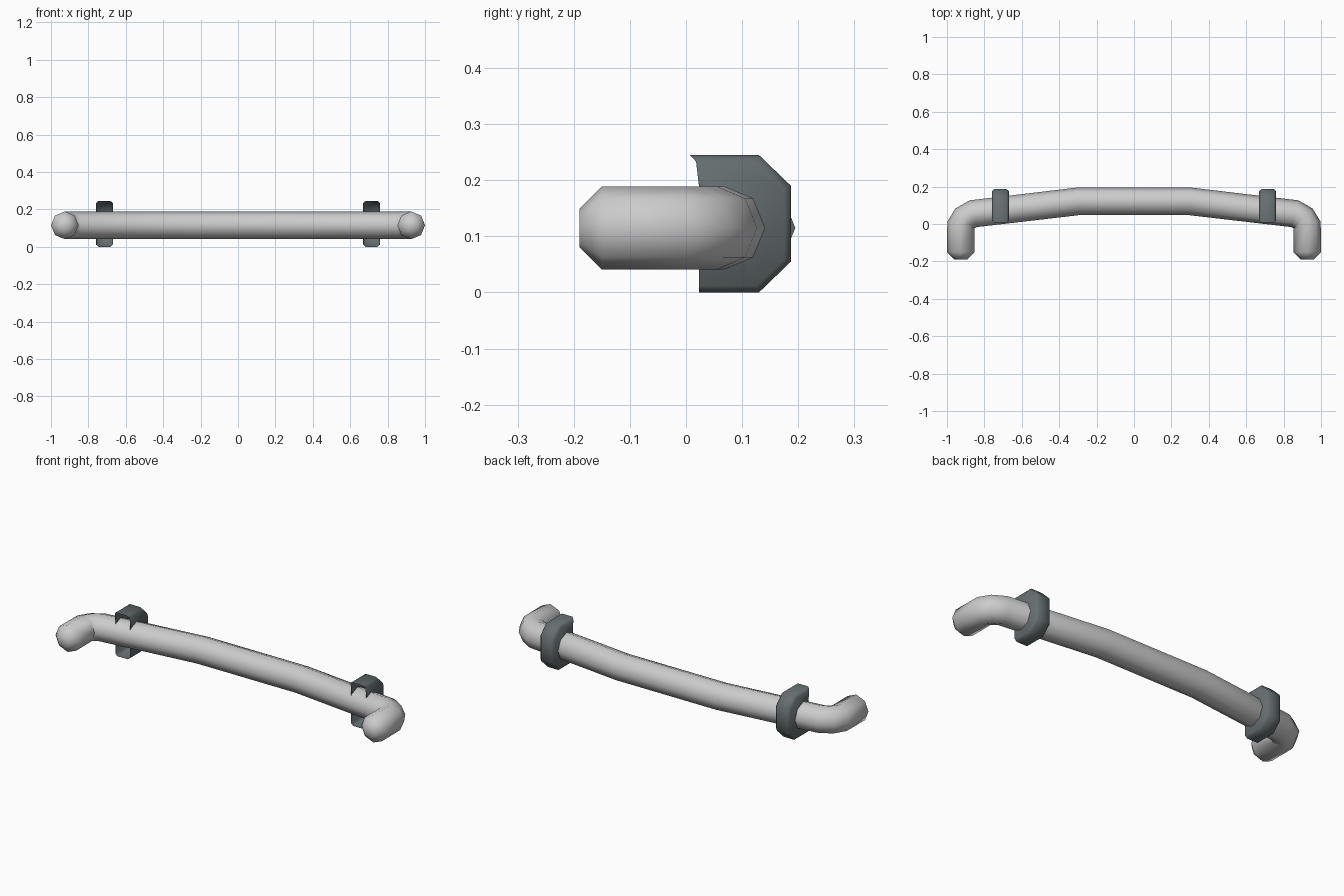
import bpy, bmesh, math
from mathutils import Vector

if "Cube" in bpy.data.objects:
    bpy.data.objects.remove(bpy.data.objects["Cube"])

ZC, R, SIDES = 0.115, 0.074, 8


def material(name, col):
    m = bpy.data.materials.new(name)
    m.diffuse_color = (*col, 1)
    m.use_nodes = True
    m.node_tree.nodes["Principled BSDF"].inputs["Base Color"].default_value = m.diffuse_color
    return m


def finish(bm, name, mat, angle, closed=True):
    if closed:
        bmesh.ops.recalc_face_normals(bm, faces=bm.faces[:])
    me = bpy.data.meshes.new(name)
    bm.to_mesh(me)
    bm.free()
    me.materials.append(mat)
    ob = bpy.data.objects.new(name, me)
    bpy.context.collection.objects.link(ob)
    bpy.ops.object.select_all(action='DESELECT')
    ob.select_set(True)
    bpy.context.view_layer.objects.active = ob
    bpy.ops.object.shade_smooth_by_angle(angle=math.radians(angle))
    return ob


pale = material("pale_grey", (0.60, 0.60, 0.60))
dark = material("dark_slate", (0.13, 0.155, 0.16))

# Bent tube: x, y, direction of the outer side in degrees, radius
half = [(-0.926, -0.19, 180, 0.034), (-0.926, -0.15, 180, R), (-0.926, -0.005, 167, R),
        (-0.903, 0.030, 135, R), (-0.860, 0.055, 105, R), (-0.30, 0.121, 93.5, R)]
path = half + [(-x, y, 180 - a, r) for x, y, a, r in reversed(half)]
bm = bmesh.new()
rings = []
for x, y, a, r in path:
    n = Vector((math.cos(math.radians(a)), math.sin(math.radians(a)), 0))
    ring = []
    for i in range(SIDES):
        t = 2 * math.pi * i / SIDES
        ring.append(bm.verts.new(Vector((x, y, ZC)) + n * r * math.cos(t) + Vector((0, 0, r * math.sin(t)))))
    rings.append(ring)
for a, b in zip(rings, rings[1:]):
    for i in range(SIDES):
        j = (i + 1) % SIDES
        bm.faces.new((a[i], a[j], b[j], b[i]))
bm.faces.new(rings[0])
bm.faces.new(rings[-1])
finish(bm, "handle_bar", pale, 50)

# Clamps: hollow shells, open at the front, with bevelled side rims (y, z)
outer = [(0.007, 0.245), (0.13, 0.245), (0.187, 0.19), (0.187, 0.055), (0.13, 0.0), (0.023, 0.0)]
inner = [(0.018, 0.233), (0.125, 0.233), (0.175, 0.185), (0.175, 0.06), (0.125, 0.012), (0.023, 0.012)]
for name, cx in (("left_clamp", -0.714), ("right_clamp", 0.714)):
    bm = bmesh.new()
    rows = [[bm.verts.new((cx + dx, y, z)) for y, z in prof]
            for dx, prof in ((-0.045, inner), (-0.032, outer), (0.032, outer), (0.045, inner))]
    for a, b in zip(rows, rows[1:]):
        for i in range(len(outer) - 1):
            bm.faces.new((a[i], b[i], b[i + 1], a[i + 1]))
    # side walls, with the front edge stepping back to the bar
    for row, flip in ((rows[0], False), (rows[-1], True)):
        v = bm.verts.new((row[0].co.x, 0.023, 0.19))
        loop = row + [v]
        bm.faces.new(loop[::-1] if flip else loop)
    bm.normal_update()
    # make the skin face outward
    top = max(bm.faces, key=lambda f: f.calc_center_median().z)
    if top.normal.z < 0:
        bmesh.ops.reverse_faces(bm, faces=bm.faces[:])
    bm.normal_update()
    for f in bm.faces:
        if len(f.verts) > 4 and f.normal.x * (f.calc_center_median().x - cx) < 0:
            f.normal_flip()
    finish(bm, name, dark, 50, closed=False)
